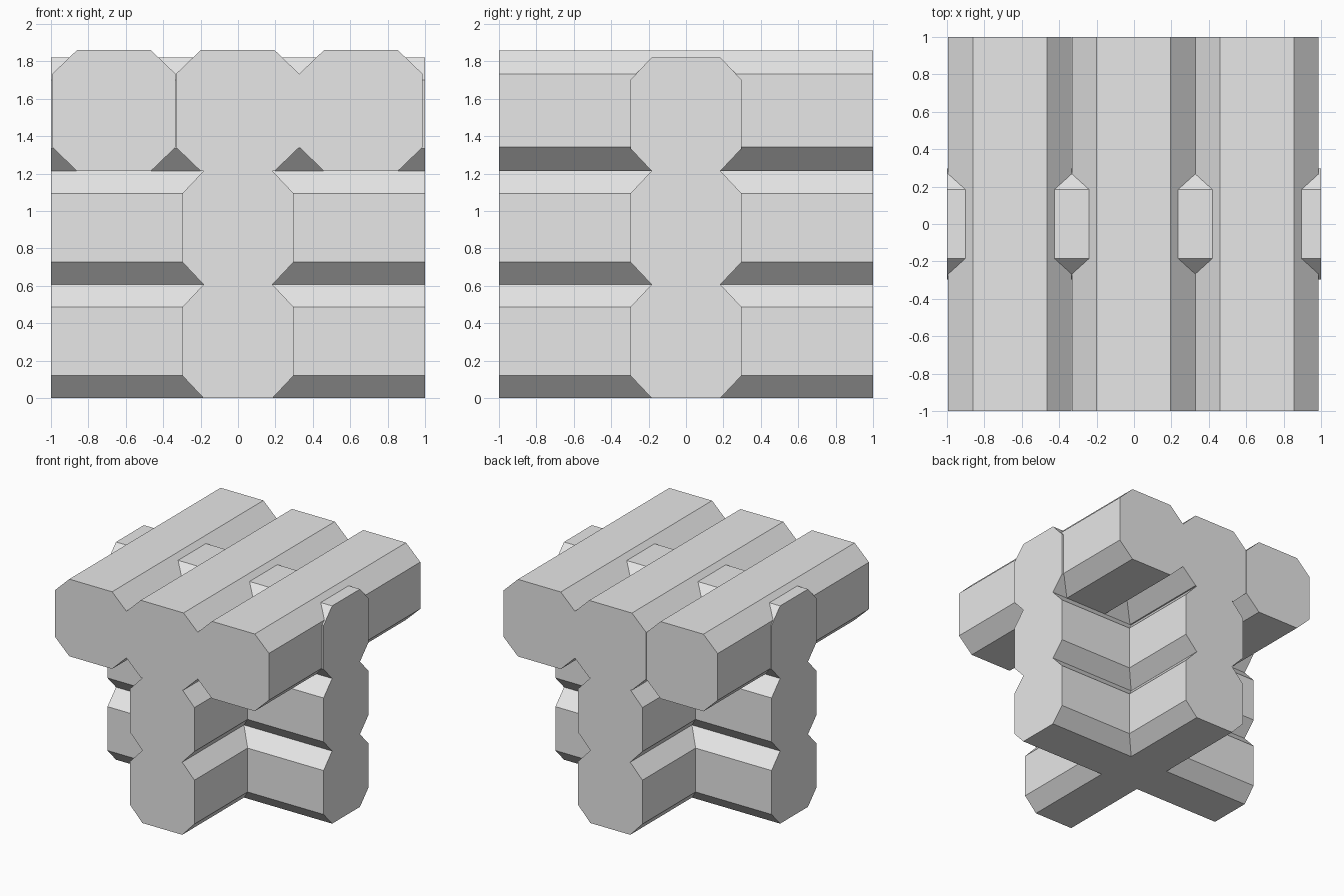
import bpy
import bmesh
from mathutils import Vector

cube = bpy.data.objects.get("Cube")
if cube:
    bpy.data.objects.remove(cube, do_unlink=True)

grey = bpy.data.materials.new("light_grey")
grey.use_nodes = True
grey.diffuse_color = (0.8, 0.8, 0.8, 1)
grey.node_tree.nodes["Principled BSDF"].inputs["Base Color"].default_value = (0.8, 0.8, 0.8, 1)


def beam(name, axis, offset, bottom, height, half, flat, chamfer):
    """Octagonal beam, 2 units long, running along the x or y axis."""
    top = bottom + height
    right = [(flat, bottom), (half, bottom + chamfer), (half, top - chamfer), (flat, top)]
    profile = right + [(-u, z) for u, z in reversed(right)]

    def place(u, z):
        return (-1, offset + u, z) if axis == "x" else (offset + u, -1, z)

    bm = bmesh.new()
    end = bm.faces.new([bm.verts.new(place(u, z)) for u, z in profile])
    out = bmesh.ops.extrude_face_region(bm, geom=[end], use_keep_orig=True)
    moved = [g for g in out["geom"] if isinstance(g, bmesh.types.BMVert)]
    shift = Vector((2, 0, 0)) if axis == "x" else Vector((0, 2, 0))
    bmesh.ops.translate(bm, verts=moved, vec=shift)
    bmesh.ops.recalc_face_normals(bm, faces=bm.faces)
    mesh = bpy.data.meshes.new(name)
    bm.to_mesh(mesh)
    bm.free()
    mesh.materials.append(grey)
    obj = bpy.data.objects.new(name, mesh)
    bpy.context.collection.objects.link(obj)


LAYER = 0.607

# Crossing beams of the two lower layers
for level, label in enumerate(("lower", "middle")):
    for axis, way in (("x", "side_beam"), ("y", "long_beam")):
        beam(f"{label}_{way}", axis, 0, level * LAYER, LAYER, 0.297, 0.184, 0.12)

# Top layer: one side beam threaded through three larger long beams
beam("top_side_beam", "x", 0, 2 * LAYER, LAYER, 0.297, 0.184, 0.12)
for label, x in (("right", -0.663), ("centre", -0.002), ("left", 0.657)):
    beam(f"top_{label}_beam", "y", x, 2 * LAYER, 0.645, 0.33, 0.198, 0.127)
